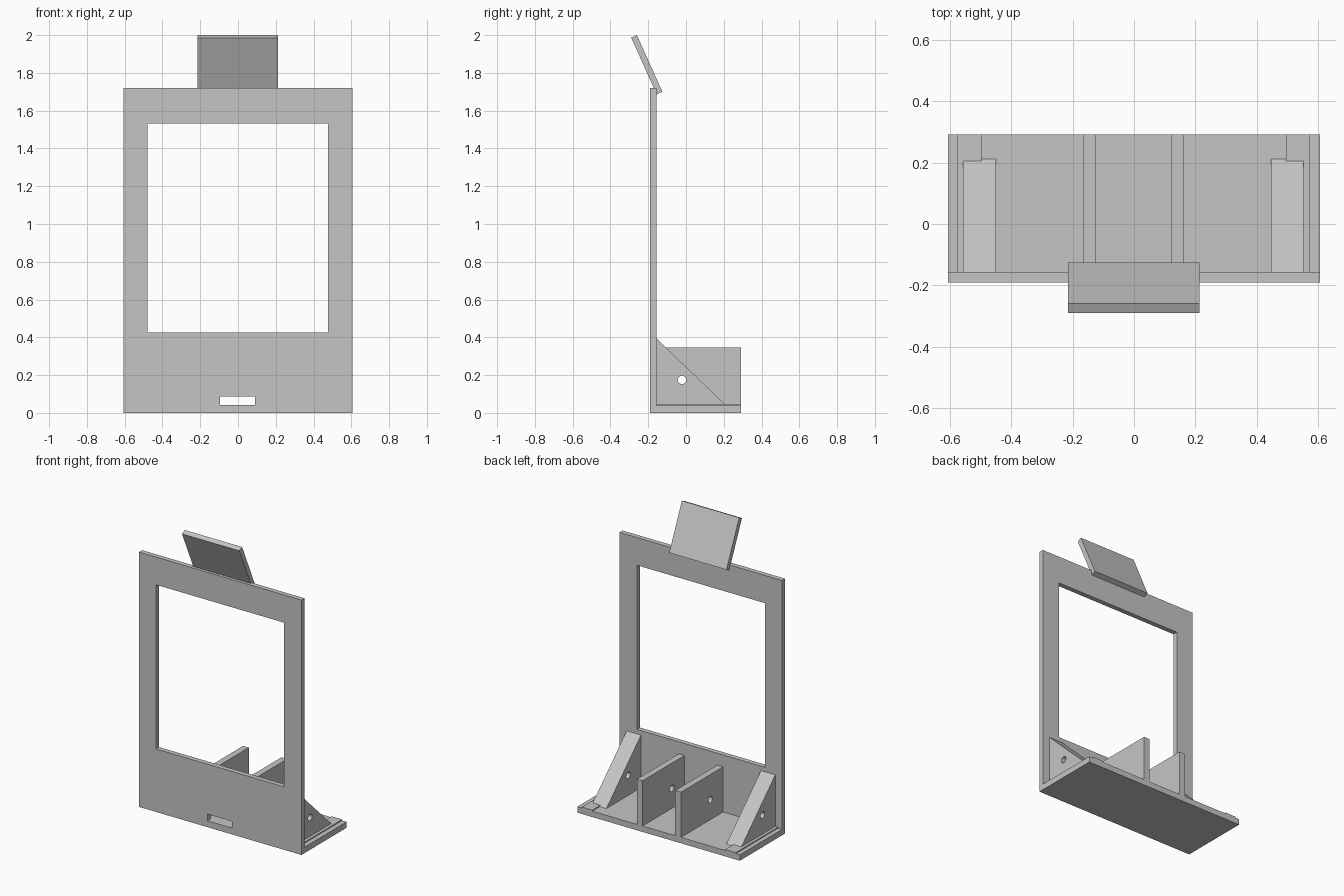
import bpy
import bmesh
from mathutils import Vector

default = bpy.data.objects.get("Cube")
if default:
    bpy.data.objects.remove(default, do_unlink=True)

# One plain grey for the whole stand
grey = bpy.data.materials.new("light grey")
grey.use_nodes = True
colour = (0.56, 0.56, 0.56, 1)
grey.diffuse_color = colour
grey.node_tree.nodes["Principled BSDF"].inputs["Base Color"].default_value = colour


def prism(name, profile, x0, x1):
    """Extrude a (y, z) profile from x0 to x1."""
    bm = bmesh.new()
    face = bm.faces.new([bm.verts.new((x0, y, z)) for y, z in profile])
    extruded = bmesh.ops.extrude_face_region(bm, geom=[face])["geom"]
    verts = [g for g in extruded if isinstance(g, bmesh.types.BMVert)]
    bmesh.ops.translate(bm, verts=verts, vec=Vector((x1 - x0, 0, 0)))
    bmesh.ops.recalc_face_normals(bm, faces=bm.faces)
    mesh = bpy.data.meshes.new(name)
    bm.to_mesh(mesh)
    bm.free()
    mesh.materials.append(grey)
    obj = bpy.data.objects.new(name, mesh)
    bpy.context.collection.objects.link(obj)
    return obj


def box(name, x0, x1, y0, y1, z0, z1):
    return prism(name, [(y0, z0), (y1, z0), (y1, z1), (y0, z1)], x0, x1)


def cut(obj, cutter):
    cutter.hide_render = True
    cutter.hide_set(True)
    mod = obj.modifiers.new("cut", "BOOLEAN")
    mod.operation = "DIFFERENCE"
    mod.solver = "EXACT"
    mod.object = cutter
    bpy.context.view_layer.objects.active = obj
    bpy.ops.object.modifier_apply(modifier=mod.name)


FRONT, INNER, BACK = -0.19, -0.157, 0.292
FLOOR = 0.04
HALF = 0.607

# Base and upright panel
box("base", -HALF, HALF, INNER, BACK, 0, FLOOR)
panel = box("front_panel", -HALF, HALF, FRONT, INNER, 0, 1.72)

# Screen opening and cable slot
openings = [
    box("window_cutter", -0.48, 0.477, -0.3, 0, 0.425, 1.533),
    box("slot_cutter", -0.095, 0.09, -0.3, 0, 0.043, 0.088),
]
for cutter in openings:
    cut(panel, cutter)

# Thin strips along both sides of the base
box("right_strip", -0.577, -0.498, INNER, BACK, FLOOR, 0.047)
box("left_strip", 0.495, 0.574, INNER, BACK, FLOOR, 0.047)

# Triangular gussets and upright dividers
triangle = [(INNER, FLOOR), (0.212, FLOOR), (INNER, 0.395)]
walls = [
    prism("right_gusset", triangle, -0.557, -0.45),
    prism("left_gusset", triangle, 0.446, 0.553),
    box("right_divider", -0.167, -0.124, INNER, BACK, FLOOR, 0.345),
    box("left_divider", 0.12, 0.163, INNER, BACK, FLOOR, 0.345),
]

# Rod hole running through all the walls
bpy.ops.mesh.primitive_cylinder_add(
    vertices=32, radius=0.022, depth=2, location=(0, -0.021, 0.175),
    rotation=(0, 1.570796, 0))
rod = bpy.context.object
rod.name = "hole_cutter"
rod.data.materials.append(grey)
for wall in walls:
    cut(wall, rod)

for cutter in openings + [rod]:
    bpy.data.objects.remove(cutter, do_unlink=True)

# Tilted flap on the top edge
prism("top_flap", [(-0.155, 1.686), (-0.125, 1.7), (-0.26, 2.0), (-0.29, 1.986)],
      -0.215, 0.213)
